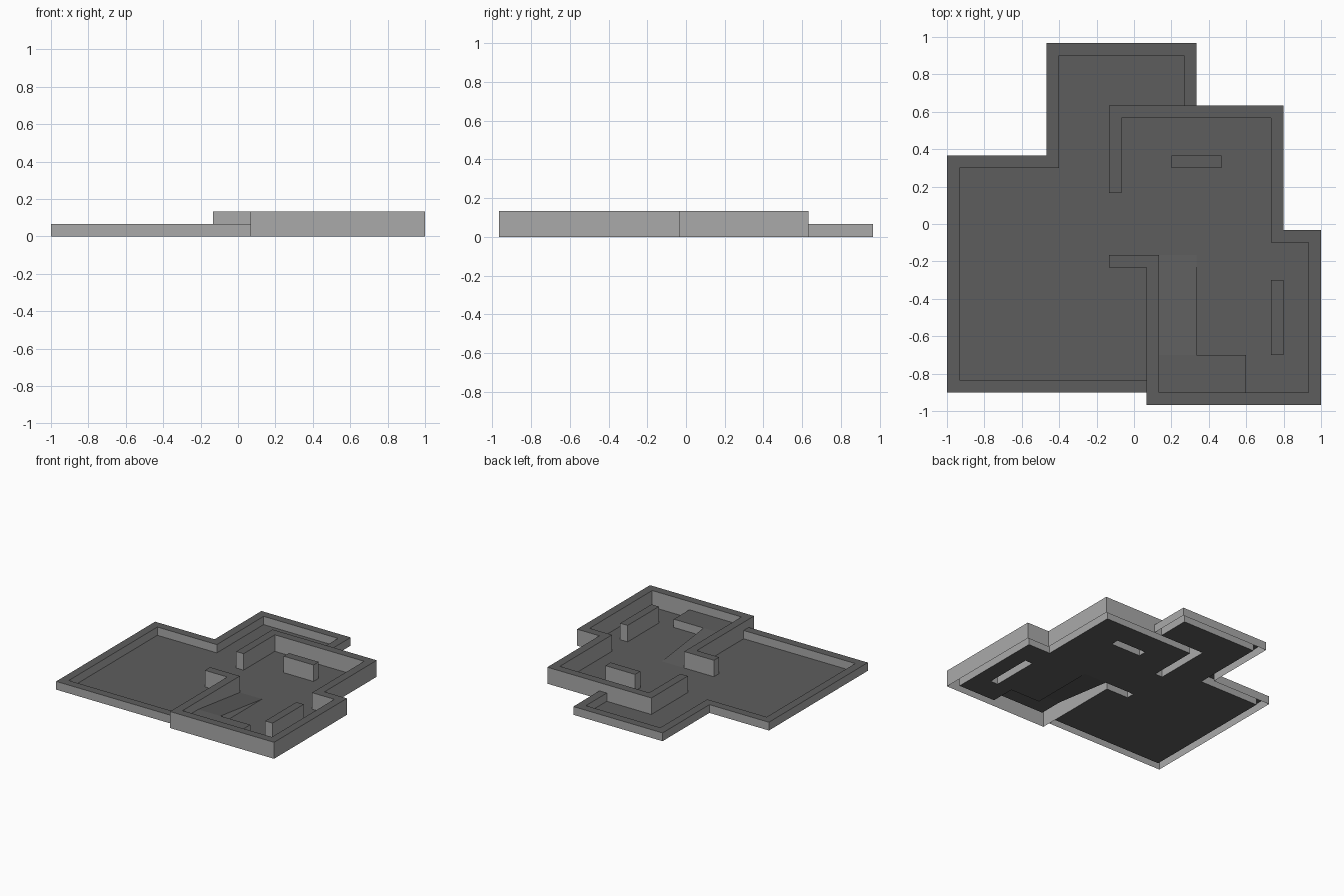
import bpy, bmesh

if "Cube" in bpy.data.objects:
    bpy.data.objects.remove(bpy.data.objects["Cube"])

U = 1 / 15          # plan grid unit
Y0 = -14.5          # plan origin offset in y


def material(name, v):
    m = bpy.data.materials.new(name)
    m.diffuse_color = (v, v, v, 1)
    m.use_nodes = True
    m.node_tree.nodes["Principled BSDF"].inputs["Base Color"].default_value = m.diffuse_color
    return m


SIDE = material("light_grey_sides", 0.40)
TOP = material("dark_grey_tops", 0.11)


def build(name, polys):
    """Make an object from polygons in grid units; level faces get the dark colour."""
    bm = bmesh.new()
    for poly in polys:
        bm.faces.new([bm.verts.new((x * U, (y + Y0) * U, z * U)) for x, y, z in poly])
    bmesh.ops.remove_doubles(bm, verts=bm.verts, dist=1e-4)
    bm.normal_update()
    for f in bm.faces:
        f.material_index = 1 if f.normal.z > 0.5 else 0
    me = bpy.data.meshes.new(name)
    bm.to_mesh(me)
    bm.free()
    me.materials.append(SIDE)
    me.materials.append(TOP)
    ob = bpy.data.objects.new(name, me)
    bpy.context.collection.objects.link(ob)
    return ob


def wall(name, plan, height, base=None):
    """Open-bottomed wall from a counter-clockwise plan.
    base maps an edge to the heights where its side starts (None = no side)."""
    base = base or {}
    polys = [[(x, y, height) for x, y in plan]]
    for a, b in zip(plan, plan[1:] + plan[:1]):
        zs = base.get((a, b), (0, 0))
        if zs:
            polys.append([(*a, zs[0]), (*b, zs[1]), (*b, height), (*a, height)])
    return build(name, polys)


def rect(x0, y0, x1, y1):
    return [(x0, y0), (x1, y0), (x1, y1), (x0, y1)]


# Low outer wall around the yard
wall("low_yard_wall",
     [(1, 1), (1, 2), (-14, 2), (-14, 19), (-6, 19), (-6, 28), (4, 28), (4, 24),
      (5, 24), (5, 29), (-7, 29), (-7, 20), (-15, 20), (-15, 1)], 1,
     {((1, 1), (1, 2)): None, ((4, 24), (5, 24)): None})

# Tall wall around the room, its inner side starting on the ramp and platform
wall("tall_room_wall",
     [(1, 0), (15, 0), (15, 14), (12, 14), (12, 24), (-2, 24), (-2, 17), (-1, 17),
      (-1, 23), (11, 23), (11, 13), (14, 13), (14, 1), (9, 1), (2, 1), (2, 4),
      (2, 12), (-2, 12), (-2, 11), (1, 11)], 2,
     {((9, 1), (2, 1)): (1, 1), ((2, 1), (2, 4)): (1, 1), ((2, 4), (2, 12)): (1, 0)})

# Free-standing blocks
wall("back_block", rect(3, 19, 7, 20), 2)
wall("side_block", rect(11, 4, 12, 10), 2)

# Floor, left open under walls, blocks and ramp
floor = [(-14, 2, 1, 11), (-14, 11, -2, 19), (-6, 19, -2, 24), (-6, 24, 4, 28),
         (-2, 12, -1, 17), (-1, 12, 11, 19), (-1, 19, 3, 20), (7, 19, 11, 20),
         (-1, 20, 11, 23), (5, 4, 11, 12), (11, 10, 14, 13), (12, 4, 14, 10),
         (9, 1, 14, 4)]
build("floor", [[(x, y, 0) for x, y in rect(*r)] for r in floor])

# Ramp up to a raised platform
build("ramp_and_platform", [
    [(2, 4, 1), (5, 4, 1), (5, 12, 0), (2, 12, 0)],
    [(2, 1, 1), (9, 1, 1), (9, 4, 1), (5, 4, 1), (2, 4, 1)],
    [(5, 4, 0), (5, 12, 0), (5, 4, 1)],
    [(9, 4, 0), (5, 4, 0), (5, 4, 1), (9, 4, 1)],
    [(9, 1, 0), (9, 4, 0), (9, 4, 1), (9, 1, 1)],
])
